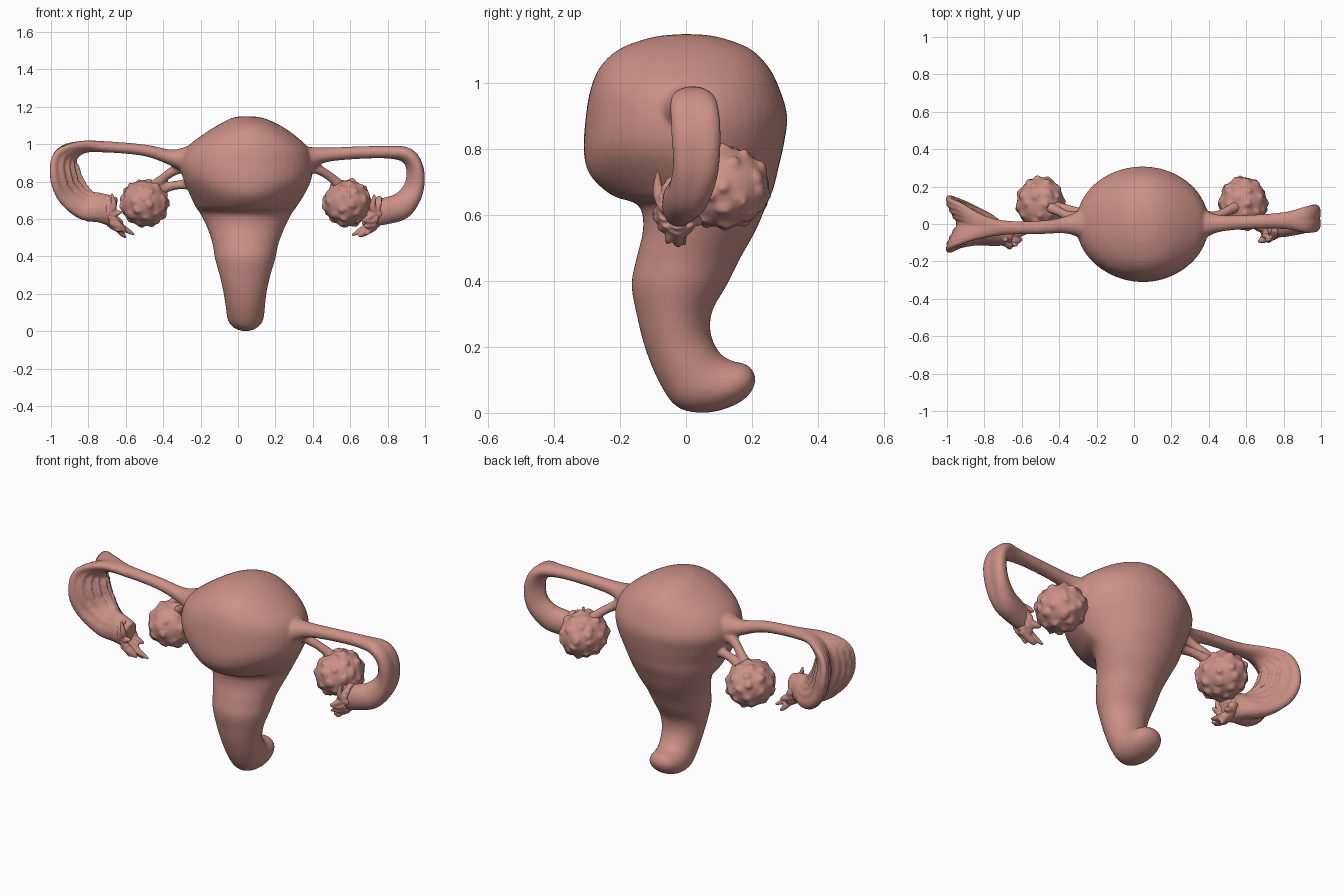
import bpy, bmesh, math, random
from mathutils import Vector

if "Cube" in bpy.data.objects:
    bpy.data.objects.remove(bpy.data.objects["Cube"])

random.seed(4)
mat = bpy.data.materials.new("tissue_pink")
mat.diffuse_color = (0.60, 0.28, 0.24, 1)
mat.use_nodes = True
mat.node_tree.nodes["Principled BSDF"].inputs["Base Color"].default_value = mat.diffuse_color


def catmull(rows, sub):
    """Smoothly interpolate rows of numbers."""
    out, n = [], len(rows)
    for i in range(n - 1):
        a, b, c, d = rows[max(i - 1, 0)], rows[i], rows[i + 1], rows[min(i + 2, n - 1)]
        for k in range(sub):
            t = k / sub
            out.append([0.5 * (2 * q + (r - p) * t + (2 * p - 5 * q + 4 * r - s) * t * t
                               + (3 * q - p - 3 * r + s) * t ** 3)
                        for p, q, r, s in zip(a, b, c, d)])
    out.append(list(rows[-1]))
    return out


def skin(bm, rings):
    """Bridge rings of points into a closed tube with capped ends."""
    vs = [[bm.verts.new(p) for p in r] for r in rings]
    n = len(vs[0])
    faces = []
    for a, b in zip(vs, vs[1:]):
        for i in range(n):
            j = (i + 1) % n
            faces.append(bm.faces.new((a[i], a[j], b[j], b[i])))
    for r in (vs[0], vs[-1]):
        c = bm.verts.new(sum((v.co for v in r), Vector()) / n)
        for i in range(n):
            faces.append(bm.faces.new((r[i], r[(i + 1) % n], c)))
    bmesh.ops.recalc_face_normals(bm, faces=faces)


def sweep(bm, rows, sub=6, n=12, side=1, ribs=0.0):
    """Sweep rows of (x, y, z, thickness, width, fold) into a tube."""
    rows = catmull(rows, sub)
    pts = [Vector(r[:3]) for r in rows]
    rings = []
    for i, (p, r) in enumerate(zip(pts, rows)):
        T = (pts[min(i + 1, len(pts) - 1)] - pts[max(i - 1, 0)]).normalized()
        N = Vector((0, 1, 0)).cross(T).normalized() * side
        B = T.cross(N)
        t, w, f = r[3:6]
        ring = []
        for k in range(n):
            a = 2 * math.pi * k / n
            c, s = math.cos(a), math.sin(a)
            h = s * (1 - 0.3 * f) + f * (1.3 * abs(c) - 0.65)
            depth = -s if s < 0 else s * 0.5
            h += ribs * f * depth * math.cos(9 * math.pi * c)
            ring.append(p + N * t * h + B * w * c)
        rings.append(ring)
    skin(bm, rings)


def finish(name, bm, voxel, smooth):
    """Make the object, fusing its overlapping pieces into one soft skin."""
    me = bpy.data.meshes.new(name)
    bm.to_mesh(me)
    bm.free()
    me.materials.append(mat)
    ob = bpy.data.objects.new(name, me)
    bpy.context.collection.objects.link(ob)
    m = ob.modifiers.new("fuse", 'REMESH')
    m.mode = 'VOXEL'
    m.voxel_size = voxel
    m.use_smooth_shade = True
    m = ob.modifiers.new("soften", 'SMOOTH')
    m.iterations = smooth


# Womb body and neck: rings of front y, z, back y, z, left x, right x
body = [
    (-.01, 1.149, .01, 1.149, .03, .06), (-.10, 1.14, .09, 1.142, -.03, .13),
    (-.20, 1.105, .19, 1.107, -.10, .215), (-.26, 1.05, .25, 1.05, -.19, .30),
    (-.29, .98, .285, .98, -.275, .375), (-.305, .89, .307, .90, -.31, .40),
    (-.31, .79, .298, .82, -.29, .39), (-.29, .72, .28, .74, -.258, .355),
    (-.225, .66, .265, .68, -.23, .317), (-.145, .63, .24, .62, -.20, .285),
    (-.13, .56, .21, .55, -.165, .25), (-.15, .47, .165, .47, -.137, .217),
    (-.165, .39, .125, .39, -.123, .20), (-.15, .30, .08, .31, -.10, .175),
    (-.125, .20, .075, .24, -.08, .155), (-.085, .10, .10, .185, -.067, .145),
    (-.03, .02, .125, .165, -.06, .14), (.05, .0, .15, .155, -.055, .135),
    (.13, .016, .175, .15, -.045, .125), (.187, .05, .198, .135, -.02, .10),
    (.21, .09, .211, .11, .025, .055)]
bm = bmesh.new()
rings = []
for yf, zf, yb, zb, xl, xr in catmull(body, 4):
    c = Vector(((xl + xr) / 2, (yf + yb) / 2, (zf + zb) / 2))
    h = Vector((0, (yb - yf) / 2, (zb - zf) / 2))
    hx = Vector(((xr - xl) / 2, 0, 0))
    bulge = 1 + .55 * math.exp(-((zf - .68) / .09) ** 2)  # front belly narrows downwards
    ring = []
    for k in range(48):
        a = 2 * math.pi * k / 48
        s = math.sin(a)
        if s < 0:
            s = -(-s) ** bulge
        ring.append(c + hx * math.cos(a) + h * s)
    rings.append(ring)
skin(bm, rings)

# Left tube: wide folded band with ribs on its inner side
left = [(-.14, 0, .90, .13, .14, 0), (-.26, 0, .915, .08, .09, 0),
        (-.36, -.005, .93, .042, .047, 0), (-.50, -.018, .967, .031, .036, 0),
        (-.70, -.02, .985, .03, .04, 0), (-.84, -.012, .988, .038, .075, .4),
        (-.93, 0, .935, .065, .13, 1), (-.94, 0, .83, .077, .155, 1),
        (-.90, 0, .73, .083, .135, .9), (-.82, -.02, .66, .085, .10, .5),
        (-.73, -.05, .65, .083, .07, .2), (-.66, -.06, .635, .08, .05, 0)]
sweep(bm, left, n=96, ribs=.22)

# Right tube: narrower, rounder
right = [(.24, 0, .90, .13, .14, 0), (.36, 0, .92, .075, .085, 0),
         (.45, .003, .94, .042, .047, 0), (.60, .01, .952, .034, .038, 0),
         (.80, .018, .957, .034, .045, 0), (.91, .022, .94, .045, .07, .2),
         (.955, .03, .86, .05, .075, .3), (.943, .03, .75, .06, .07, .3),
         (.88, .01, .67, .073, .065, .1), (.80, -.01, .645, .072, .06, 0),
         (.72, -.025, .63, .07, .05, 0)]
sweep(bm, right, n=48, side=-1)

# Ligaments to the ovaries
for path in ([(-.24, .03, .91), (-.34, .04, .86), (-.41, .07, .81), (-.48, .10, .75)],
             [(-.20, .05, .79), (-.28, .06, .785), (-.36, .08, .775), (-.45, .10, .74)],
             [(.34, .03, .91), (.43, .04, .865), (.50, .07, .82), (.56, .10, .76)]):
    sweep(bm, [p + (r, r, 0) for p, r in zip(path, (.05, .028, .025, .035))], n=16)
finish("womb_and_tubes", bm, 0.0085, 5)

# Ovaries: ellipsoids studded with irregular rounded follicles
for name, cx, rx in (("left_ovary", -.50, .126), ("right_ovary", .585, .125)):
    bm = bmesh.new()
    r = bmesh.ops.create_icosphere(bm, subdivisions=4, radius=1)
    c = Vector((cx, .11, .685))
    rad = Vector((rx, .14, .122))
    for v in r["verts"]:
        v.co = c + v.co * rad
    count = 44
    for i in range(count):
        z = 1 - 2 * (i + .5) / count
        a = i * 2.39996 + random.uniform(-.25, .25)
        d = Vector((math.cos(a) * math.sqrt(1 - z * z), math.sin(a) * math.sqrt(1 - z * z), z))
        s = random.uniform(.022, .038)
        r = bmesh.ops.create_icosphere(bm, subdivisions=2, radius=s)
        for v in r["verts"]:
            v.co += c + d * (rad - Vector((1, 1, 1)) * (s - random.uniform(.006, .019)))
    finish(name, bm, 0.007, 6)


# Fringes: ragged tapering fingers round each tube mouth
def finger(bm, pts, r):
    sweep(bm, [tuple(p) + (r * k, r * k, 0) for p, k in zip(pts, (1, .95, .7, .25))], sub=4, n=10)


for name, s, c in (("left_fringe", 1, Vector((-.675, -.06, .635))),
                   ("right_fringe", -1, Vector((.73, -.025, .63)))):
    bm = bmesh.new()
    for i in range(16):
        a = 2 * math.pi * i / 16
        ca, sa = math.cos(a), math.sin(a)
        base = c + Vector((s * (-.02 - .02 * sa), .04 * ca, .068 * sa))
        out = Vector((s, .25 * ca, .3 * sa - .3)).normalized()
        L = random.uniform(.035, .085) - .015 * sa
        wig = Vector((0, random.uniform(-.015, .015), random.uniform(-.02, .02)))
        finger(bm, [base, base + out * L * .4, base + out * L * .75 + wig,
                    base + out * L + wig * 1.5], random.uniform(.018, .026))
    # long drooping finger and one curling upward at the front
    finger(bm, [c + Vector((s * x, y, z)) for x, y, z in
                ((-.02, 0, -.05), (.03, .005, -.07), (.07, .01, -.09), (.12, .02, -.118))], .025)
    finger(bm, [c + Vector((s * x, y, z)) for x, y, z in
                ((-.03, -.03, -.01), (0, -.045, .01), (.01, -.06, .045), (0, -.06, .10))], .024)
    finish(name, bm, 0.005, 2)
